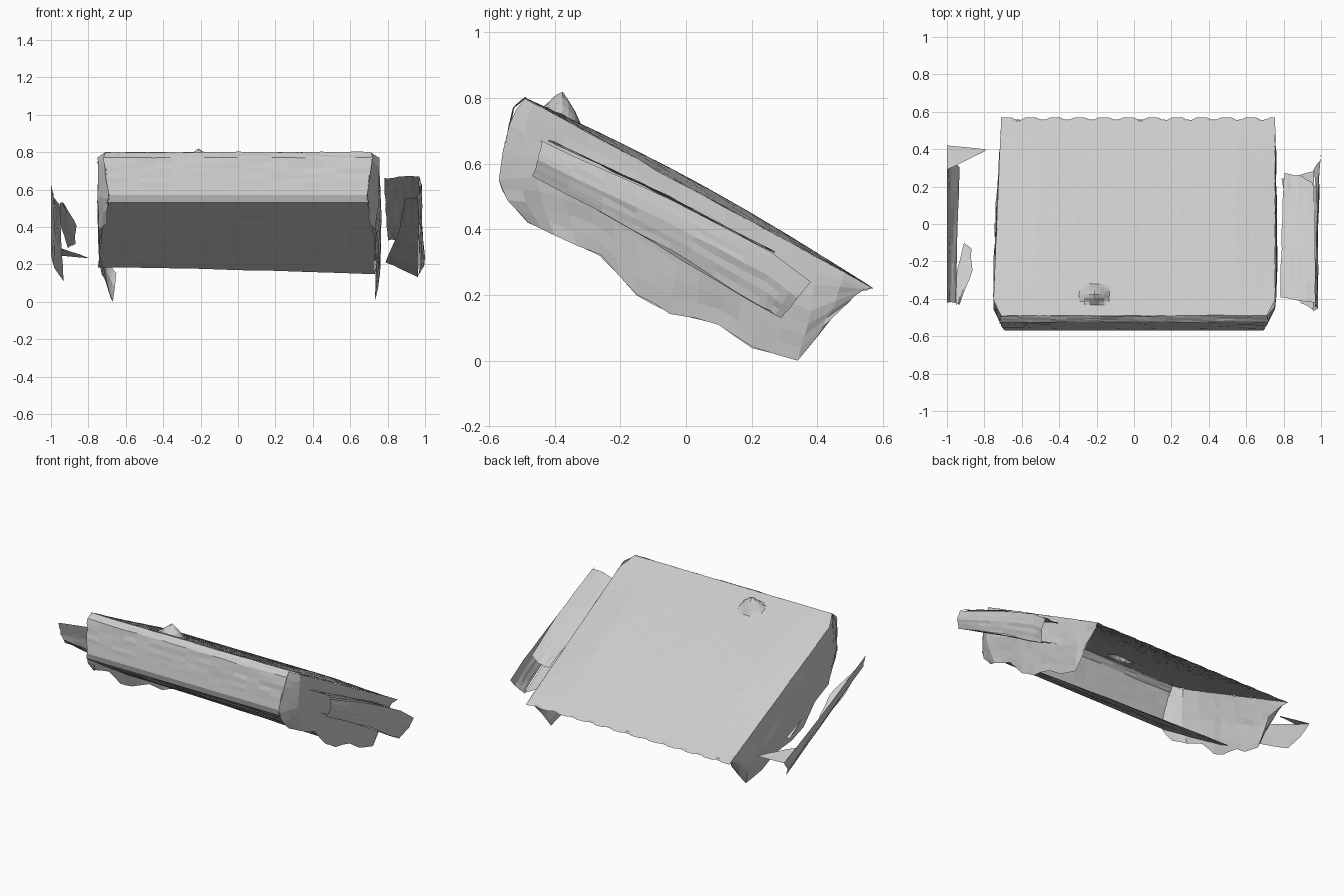
import bpy, bmesh, math, random
random.seed(4)


def slope(y):
    """Height of the tilted top plane at depth y."""
    return 0.80 - 0.547 * (y + 0.49)


def sheet(name, rows, cuts=3, jitter=0.003):
    """Open skin through rows of points, refined and slightly crumpled."""
    bm = bmesh.new()
    grid = [[bm.verts.new(p) for p in row] for row in rows]
    for a, b in zip(grid, grid[1:]):
        for i in range(len(a) - 1):
            bm.faces.new((a[i], a[i + 1], b[i + 1], b[i]))
    if cuts:
        bmesh.ops.subdivide_edges(bm, edges=bm.edges[:], cuts=cuts, use_grid_fill=True)
    for v in bm.verts:
        if 0.01 < v.co.z and abs(v.co.x) < 0.99 and abs(v.co.y) < 0.56:
            for k in range(3):
                v.co[k] += random.uniform(-jitter, jitter)
    bmesh.ops.recalc_face_normals(bm, faces=bm.faces[:])
    me = bpy.data.meshes.new(name)
    bm.to_mesh(me)
    bm.free()
    ob = bpy.data.objects.new(name, me)
    bpy.context.collection.objects.link(ob)
    return ob


# tilted top skin: gentle crown, with a small lump near the front
N = 56
rows = []
for j in range(N + 1):
    t = j / N
    y = -0.49 + 1.06 * t
    row = []
    for i in range(N + 1):
        s = i / N
        half = 0.71 + 0.045 * min(1, t / 0.08)
        left = -half + 0.045 * t
        x = left + (half - left) * s
        z = slope(y) + 0.028 * math.sin(math.pi * t) * min(1, 8 * s * (1 - s))
        d = math.hypot((x + 0.21) / 0.08, (y + 0.375) / 0.055)
        z += 0.075 * max(0, 1 - d) ** 0.8
        row.append((x, y - 0.012 * (t > 0.99) * (i % 5 > 2), z))
    rows.append(row)
sheet("top_skin", rows, cuts=0, jitter=0.001)

# rounded front face
profile = [(0.71, -0.49, 0.80), (0.72, -0.525, 0.77), (0.705, -0.55, 0.66),
           (0.69, -0.57, 0.57), (0.70, -0.56, 0.53)]
sheet("front_face", [[(x * k, y, z) for k in (-1, -0.5, 0, 0.5, 1)] for x, y, z in profile])

# partial underside, open towards the back
sheet("underside", [
    [(-0.70, -0.56, 0.53), (0, -0.56, 0.53), (0.70, -0.56, 0.53)],
    [(-0.73, -0.27, 0.345), (0, -0.27, 0.34), (0.73, -0.27, 0.335)],
    [(-0.75, 0.0, 0.185), (0, 0.0, 0.17), (0.73, 0.0, 0.15)]])

# side walls: top y, middle y, middle z, lower y, lower z, middle x
stations = [(-0.49, -0.57, 0.55, -0.48, 0.42, 0.69),
            (-0.44, -0.46, 0.56, -0.40, 0.38, 0.755),
            (-0.30, -0.30, 0.51, -0.26, 0.32, 0.765),
            (-0.15, -0.15, 0.43, -0.15, 0.20, 0.765),
            (-0.02, -0.02, 0.35, -0.05, 0.145, 0.765),
            (0.12, 0.12, 0.28, 0.10, 0.11, 0.765),
            (0.25, 0.24, 0.21, 0.20, 0.04, 0.76),
            (0.40, 0.38, 0.15, 0.34, 0.0, 0.76),
            (0.565, 0.53, 0.21, 0.46, 0.15, 0.74)]
for name, sx, back in (("right_wall", 1, 0.755), ("left_wall", -1, 0.71)):
    n = len(stations) - 1
    rows = [[], [], [], [], []]
    for i, (yt, ym, zm, yl, zl, xm) in enumerate(stations):
        xt = 0.71 if i == 0 else 0.755 + (back - 0.755) * i / n
        xl = 0.70 if i == 0 else (0.735 if sx > 0 else 0.745 - 0.095 * max(0, i - 3) / (n - 3))
        xm -= (0.755 - back) * i / n
        zt = slope(yt)
        upper = (0.705, -0.54, 0.72) if i == 0 else ((xt + xm) / 2, (yt + ym) / 2, (zt + zm) / 2)
        lower = (0.70, -0.545, 0.49) if i == 0 else ((xl + xm) / 2, (yl + ym) / 2, (zl + zm) / 2)
        for row, (x, y, z) in zip(rows, ((xt, yt, zt), upper, (xm, ym, zm), lower, (xl, yl, zl))):
            row.append((sx * x, y, z))
    sheet(name, rows, cuts=1)

# right arm: top strip, outer panel, lower flange
sheet("right_arm_top", [
    [(0.78, -0.39, 0.66), (0.88, -0.41, 0.67), (0.97, -0.42, 0.67)],
    [(0.79, -0.05, 0.49), (0.88, -0.05, 0.50), (0.97, -0.05, 0.50)],
    [(0.80, 0.27, 0.33), (0.88, 0.26, 0.335), (0.96, 0.22, 0.35)]])
sheet("right_arm_panel", [
    [(0.97, -0.44, 0.67), (0.975, -0.05, 0.49), (0.99, 0.26, 0.33), (1.0, 0.38, 0.24)],
    [(0.985, -0.45, 0.61), (0.985, -0.05, 0.42), (0.99, 0.25, 0.26), (0.995, 0.34, 0.19)],
    [(0.96, -0.47, 0.56), (0.97, -0.05, 0.34), (0.97, 0.22, 0.17), (0.96, 0.29, 0.13)]])
sheet("right_arm_flange", [
    [(0.96, -0.46, 0.56), (0.97, -0.1, 0.36), (0.96, 0.28, 0.13)],
    [(0.89, -0.42, 0.55), (0.86, -0.1, 0.38), (0.79, 0.24, 0.21)]])

# left arm fragments: leaning panel, front ledge, back corner scrap
sheet("left_arm_panel", [
    [(-1.0, -0.42, 0.63), (-1.0, 0.0, 0.43), (-1.0, 0.42, 0.25)],
    [(-0.985, -0.42, 0.56), (-0.98, 0.0, 0.35), (-0.985, 0.36, 0.18)],
    [(-0.95, -0.42, 0.51), (-0.945, 0.0, 0.28), (-0.93, 0.30, 0.11)]])
sheet("left_arm_ledge", [
    [(-0.95, -0.43, 0.53), (-0.95, -0.28, 0.42), (-0.91, -0.10, 0.29)],
    [(-0.93, -0.43, 0.53), (-0.865, -0.25, 0.41), (-0.87, -0.13, 0.31)]])
sheet("left_arm_scrap", [
    [(-1.0, 0.42, 0.25), (-0.90, 0.41, 0.24), (-0.79, 0.40, 0.23)],
    [(-1.0, 0.29, 0.30), (-0.90, 0.34, 0.27), (-0.80, 0.39, 0.235)]], cuts=1)
